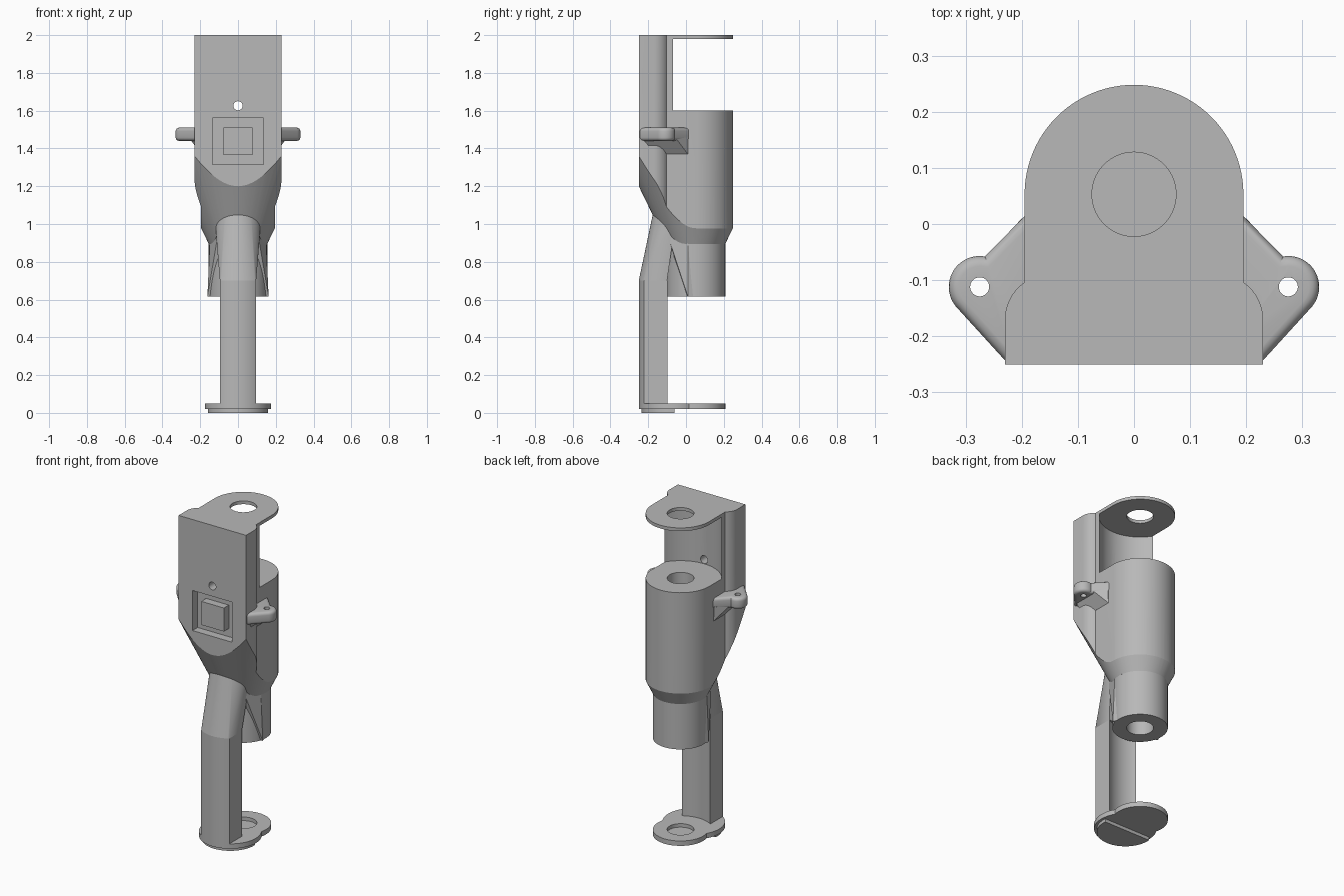
import bpy, bmesh, math
from mathutils import Vector

if "Cube" in bpy.data.objects:
    bpy.data.objects.remove(bpy.data.objects["Cube"], do_unlink=True)

grey = bpy.data.materials.new("matte_grey")
grey.use_nodes = True
grey.diffuse_color = (0.48, 0.48, 0.48, 1)
grey.node_tree.nodes["Principled BSDF"].inputs["Base Color"].default_value = (0.48, 0.48, 0.48, 1)

AXIS = 0.053      # y of the main bore
LEG_Y = -0.075    # y of the leg's centre
BORE = 0.075


def make(name, bm):
    bmesh.ops.recalc_face_normals(bm, faces=bm.faces)
    mesh = bpy.data.meshes.new(name)
    bm.to_mesh(mesh)
    bm.free()
    mesh.materials.append(grey)
    obj = bpy.data.objects.new(name, mesh)
    bpy.context.collection.objects.link(obj)
    return obj


def arc(cx, cy, r, a0, a1, n=24):
    angles = [math.radians(a0 + (a1 - a0) * i / n) for i in range(n + 1)]
    return [(cx + r * math.cos(a), cy + r * math.sin(a)) for a in angles]


def prism(name, outline, z0, z1, round_rim=0):
    bm = bmesh.new()
    base = bm.faces.new([bm.verts.new((x, y, z0)) for x, y in outline])
    top = bmesh.ops.extrude_face_region(bm, geom=[base])["geom"]
    bmesh.ops.translate(bm, vec=(0, 0, z1 - z0),
                        verts=[g for g in top if isinstance(g, bmesh.types.BMVert)])
    if round_rim:
        rim = [e for e in bm.edges if abs(e.verts[0].co.z - e.verts[1].co.z) < 1e-5]
        bmesh.ops.bevel(bm, geom=rim, offset=round_rim, segments=4,
                        profile=0.5, affect='EDGES')
    return make(name, bm)


def disc(name, x, y, r, z0, z1, n=72):
    return prism(name, arc(x, y, r, 0, 360, n)[:-1], z0, z1)


def hull(name, points):
    bm = bmesh.new()
    for p in points:
        bm.verts.new(p)
    res = bmesh.ops.convex_hull(bm, input=bm.verts[:])
    junk = {v for v in res["geom_interior"] + res["geom_unused"]
            if isinstance(v, bmesh.types.BMVert)}
    bmesh.ops.delete(bm, geom=list(junk), context='VERTS')
    return make(name, bm)


def box(name, x0, x1, y0, y1, z0, z1):
    return prism(name, [(x0, y0), (x1, y0), (x1, y1), (x0, y1)], z0, z1)


def boolean(obj, tool, operation='DIFFERENCE'):
    mod = obj.modifiers.new("bool", 'BOOLEAN')
    mod.operation, mod.solver, mod.object = operation, 'EXACT', tool
    graph = bpy.context.evaluated_depsgraph_get()
    mesh = bpy.data.meshes.new_from_object(obj.evaluated_get(graph))
    obj.modifiers.clear()
    obj.data = mesh
    bpy.data.objects.remove(tool, do_unlink=True)


def ring(x, y, r, z, a0=0, a1=360, n=72):
    return [(px, py, z) for px, py in arc(x, y, r, a0, a1, n)]


# Main housing: flat front, shouldered sides, round back
half = [(0.23, -0.25)] + arc(0.15, -0.17, 0.08, 0, 55.8, 10)
outline = half + arc(0, AXIS, 0.195, 0, 180, 48) + [(-x, y) for x, y in reversed(half)]
housing = prism("housing", outline, 0.85, 2.0)

# Conical underside
low, high, slope = 0.895, 2.1, 0.485
boolean(housing, hull("cone", ring(0, AXIS, 0.155, low, n=96)
                      + ring(0, AXIS, 0.155 + slope * (high - low), high, n=96)), 'INTERSECT')

# Open bay under the top plate, bore and front openings
boolean(housing, disc("bay", 0, AXIS, 0.23, 1.6, 1.98))
boolean(housing, disc("bore", 0, AXIS, BORE, 0.5, 2.2))
boolean(housing, box("window", -0.135, 0.135, -0.4, -0.2, 1.315, 1.562))
pin = disc("pin", 0, 0, 0.024, -0.1, 0.2, 32)
pin.location = (0, -0.2, 1.626)
pin.rotation_euler = (math.radians(90), 0, 0)
bpy.context.view_layer.update()
boolean(housing, pin)

# Raised block in the window
block = box("window_block", -0.077, 0.077, -0.248, -0.19, 1.365, 1.51)

# Lower sleeve
sleeve = disc("lower_sleeve", 0, AXIS, 0.155, 0.615, 0.9)
boolean(sleeve, disc("bore", 0, AXIS, BORE, 0.5, 2.2))

# Leg: curved front, flat sides, hollowed back
leg = disc("leg", 0, LEG_Y, 0.175, 0.04, 0.7, 96)
boolean(leg, box("sides", -0.096, 0.096, -0.4, -0.05, 0, 1), 'INTERSECT')
boolean(leg, disc("hollow", 0, AXIS, 0.18, 0, 1, 96))

# Leaning strut from the leg to the housing
spread = math.degrees(math.asin(0.096 / 0.175))
strut = hull("strut", ring(0, LEG_Y, 0.175, 0.7, 270 - spread, 270 + spread, 24)
             + [(-0.096, -0.1, 0.7), (0.096, -0.1, 0.7)]
             + ring(0, -0.05, 0.125, 1.055, 180, 360, 32))

# Foot with blind socket, and sole pad
foot = disc("foot", 0, LEG_Y, 0.175, 0.02, 0.05, 96)
boolean(foot, disc("heel", 0, AXIS, 0.155, 0.02, 0.05), 'UNION')
boolean(foot, disc("socket", 0, AXIS, BORE, 0.028, 0.2))
cut = math.degrees(math.asin(0.015 / 0.16))
sole = prism("sole_pad", arc(0, LEG_Y, 0.16, 180 - cut, 360 + cut, 48), 0, 0.022)

parts = [housing, block, sleeve, leg, strut, foot, sole]

for side, s in (("left", 1), ("right", -1)):
    # Mounting ear with rounded rim and screw hole
    shape = [(0.15, -0.243), (0.23, -0.243)] + arc(0.275, -0.112, 0.055, -45, 100, 20) + [(0.15, 0.06)]
    ear = prism(side + "_ear", [(s * x, y) for x, y in shape], 1.44, 1.51, 0.018)
    boolean(ear, disc("screw", s * 0.275, -0.112, 0.017, 1.3, 1.6, 32))
    # Sloping gusset under the ear
    gusset = hull(side + "_gusset", [(s * x, y, z) for x, y, z in (
        (0.15, 0.01, 1.46), (0.2, 0.01, 1.46), (0.255, -0.05, 1.45), (0.255, -0.2, 1.45),
        (0.225, -0.235, 1.45), (0.15, -0.235, 1.46), (0.195, 0.01, 1.37),
        (0.195, -0.2, 1.37), (0.15, -0.2, 1.37), (0.15, 0.01, 1.37))])
    # Tapered flare blending the sleeve into the strut
    flare = hull(side + "_flare", [(s * x, y, z) for x, y, z in (
        (0.162, 0.01, 0.615), (0.145, 0.07, 0.615), (0.1, 0.06, 0.615), (0.1, 0.0, 0.615),
        (0.148, 0.01, 0.93), (0.105, -0.1, 0.95), (0.1, 0.03, 0.95))])
    parts += [ear, gusset, flare]

# Smooth curved surfaces, crisp edges
bpy.ops.object.select_all(action='DESELECT')
for obj in parts:
    obj.select_set(True)
bpy.context.view_layer.objects.active = housing
bpy.ops.object.shade_smooth_by_angle(angle=math.radians(25))
